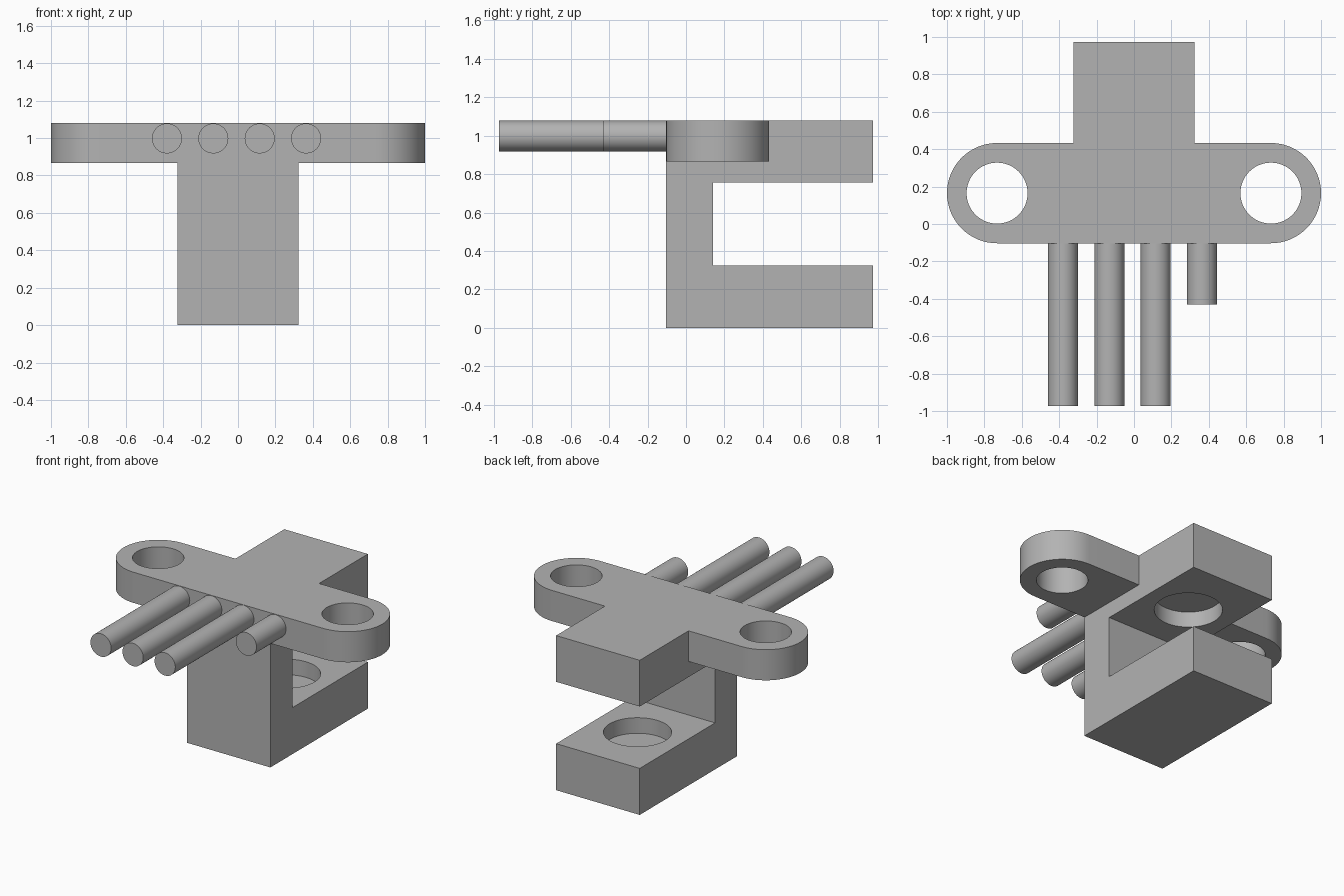
import bpy
import bmesh
from math import cos, sin, pi, radians
from mathutils import Matrix, Vector

default = bpy.data.objects.get("Cube")
if default:
    bpy.data.objects.remove(default, do_unlink=True)

grey = bpy.data.materials.new("plain grey")
grey.use_nodes = True
grey.diffuse_color = (0.45, 0.45, 0.45, 1)
grey.node_tree.nodes["Principled BSDF"].inputs["Base Color"].default_value = grey.diffuse_color

FRONT, BACK, TOP = -0.104, 0.972, 1.08
HALF_WIDTH = 0.323
EAR_X, EAR_Y, EAR_R = 0.732, 0.165, 0.268


def finish(name, bm):
    bmesh.ops.recalc_face_normals(bm, faces=bm.faces)
    mesh = bpy.data.meshes.new(name)
    bm.to_mesh(mesh)
    bm.free()
    mesh.materials.append(grey)
    obj = bpy.data.objects.new(name, mesh)
    bpy.context.collection.objects.link(obj)
    return obj


def extrude(name, points, offset):
    """Close a planar profile and push it along offset."""
    bm = bmesh.new()
    face = bm.faces.new([bm.verts.new(p) for p in points])
    result = bmesh.ops.extrude_face_region(bm, geom=[face], use_keep_orig=True)
    verts = [v for v in result["geom"] if isinstance(v, bmesh.types.BMVert)]
    bmesh.ops.translate(bm, verts=verts, vec=Vector(offset))
    return finish(name, bm)


def cylinder(name, centre, radius, length, along_y=False):
    bm = bmesh.new()
    turn = Matrix.Rotation(radians(90), 4, "X") if along_y else Matrix()
    bmesh.ops.create_cone(bm, cap_ends=True, segments=64, radius1=radius,
                          radius2=radius, depth=length,
                          matrix=Matrix.Translation(centre) @ turn)
    return finish(name, bm)


def combine(target, tool, operation):
    mod = target.modifiers.new(operation.lower(), "BOOLEAN")
    mod.operation, mod.solver, mod.object = operation, "EXACT", tool
    with bpy.context.temp_override(object=target, active_object=target):
        bpy.ops.object.modifier_apply(modifier=mod.name)
    bpy.data.objects.remove(tool, do_unlink=True)


def smooth(obj):
    bpy.ops.object.select_all(action="DESELECT")
    obj.select_set(True)
    bpy.context.view_layer.objects.active = obj
    bpy.ops.object.shade_smooth_by_angle(angle=radians(30))


# C-shaped housing, open to the back
profile = [(FRONT, 0), (BACK, 0), (BACK, 0.325), (0.14, 0.325),
           (0.14, 0.757), (BACK, 0.757), (BACK, TOP), (FRONT, TOP)]
housing = extrude("housing", [(-HALF_WIDTH, y, z) for y, z in profile],
                  (2 * HALF_WIDTH, 0, 0))

# Round-ended mounting flange joined to the housing
outline = []
for side, start in ((1, -pi / 2), (-1, pi / 2)):
    for i in range(33):
        a = start + pi * i / 32
        outline.append((side * EAR_X + EAR_R * cos(a), EAR_Y + EAR_R * sin(a), 0.866))
flange = extrude("flange", outline, (0, 0, TOP - 0.866))
combine(housing, flange, "UNION")

# Screw holes through both ends of the flange
for side in (-1, 1):
    hole = cylinder("hole_cutter", (side * EAR_X, EAR_Y, 1), 0.163, 1)
    combine(housing, hole, "DIFFERENCE")

# Facing blind recesses in the lower and upper arms, cut from the gap
recess = cylinder("recess_cutter", (0, 0.535, 0.541), 0.216, 0.65)
combine(housing, recess, "DIFFERENCE")
smooth(housing)

# Four front pins, the last one cut short
for i, end in enumerate((-0.972, -0.972, -0.972, -0.43)):
    x = -0.38 + 0.248 * i
    pin = cylinder(f"pin_{i + 1}", (x, (FRONT + end) / 2, 0.998), 0.08,
                   FRONT - end, along_y=True)
    smooth(pin)
